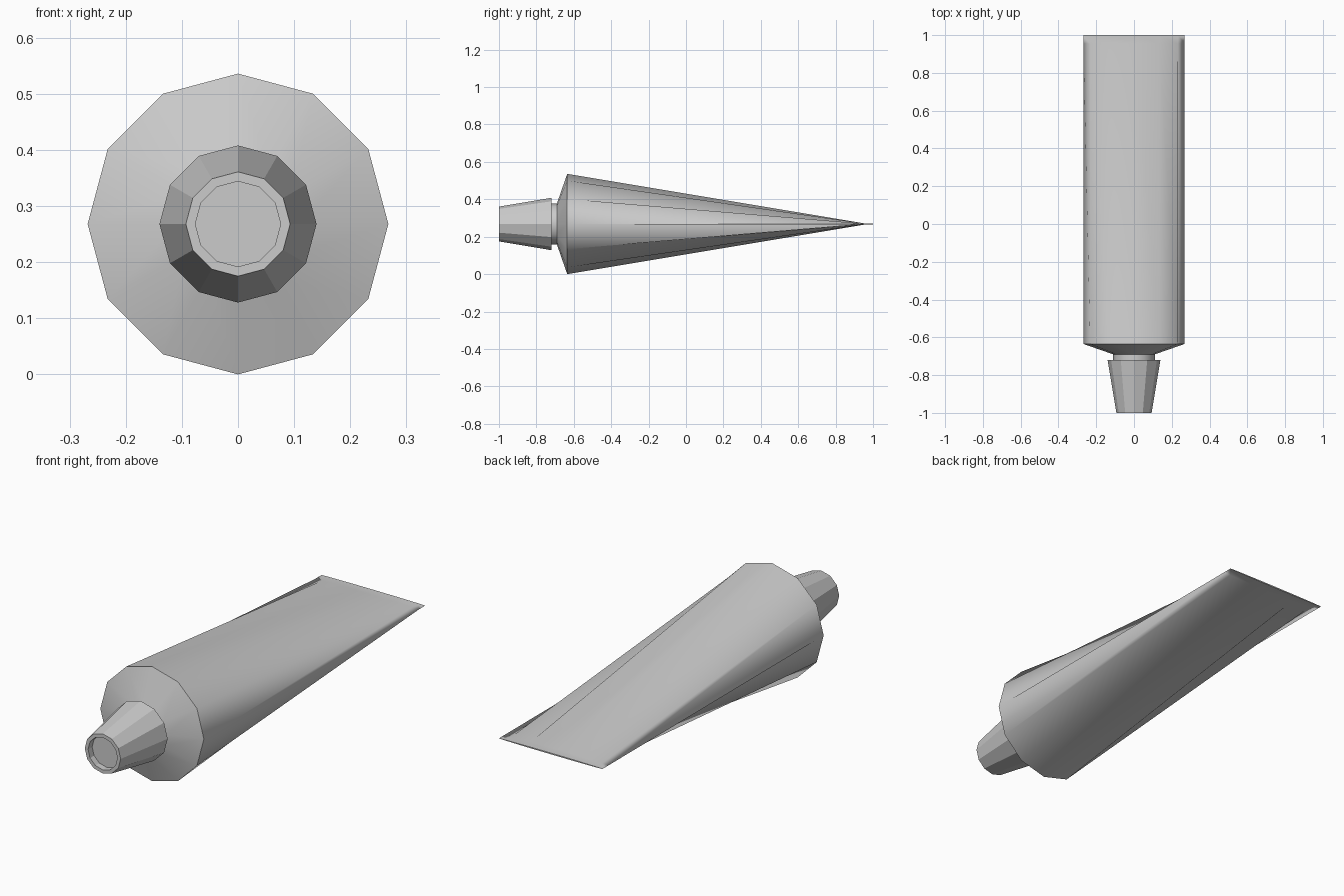
import bpy, bmesh, math

cube = bpy.data.objects.get("Cube")
if cube:
    bpy.data.objects.remove(cube, do_unlink=True)

SIDES = 12
AXIS_Z = 0.268

grey = bpy.data.materials.new("light grey")
grey.use_nodes = True
colour = (0.6, 0.6, 0.6, 1)
grey.diffuse_color = colour
grey.node_tree.nodes["Principled BSDF"].inputs["Base Color"].default_value = colour


def loft(name, sections, smooth_angle):
    """Join rings of (y, half width, half height) along y and close both ends."""
    bm = bmesh.new()
    rings = []
    for y, half_w, half_h in sections:
        angles = [math.tau * i / SIDES for i in range(SIDES)]
        rings.append([bm.verts.new((half_w * math.cos(a), y,
                                    AXIS_Z + half_h * math.sin(a))) for a in angles])
    for a, b in zip(rings, rings[1:]):
        for i in range(SIDES):
            j = (i + 1) % SIDES
            bm.faces.new((a[i], a[j], b[j], b[i]))
    bm.faces.new(rings[0])
    bm.faces.new(rings[-1])
    bmesh.ops.recalc_face_normals(bm, faces=bm.faces)
    mesh = bpy.data.meshes.new(name)
    bm.to_mesh(mesh)
    bm.free()
    mesh.materials.append(grey)
    obj = bpy.data.objects.new(name, mesh)
    bpy.context.collection.objects.link(obj)
    if smooth_angle:
        bpy.ops.object.select_all(action='DESELECT')
        obj.select_set(True)
        bpy.context.view_layer.objects.active = obj
        bpy.ops.object.shade_smooth_by_angle(angle=math.radians(smooth_angle))
    return obj


# Tube: neck, sloping shoulder, body flattening into a thin crimped end
loft("tube_body", [
    (-0.73, 0.11, 0.11),
    (-0.69, 0.11, 0.11),
    (-0.635, 0.268, 0.268),
    (0.955, 0.268, 0.003),
    (1.0, 0.268, 0.003),
], 60)

# Tapered faceted cap with a shallow recess in its front
cap = [(-0.72, 0.14), (-1.0, 0.093), (-1.0, 0.076), (-0.97, 0.076)]
loft("screw_cap", [(y, r, r) for y, r in cap], 0)
